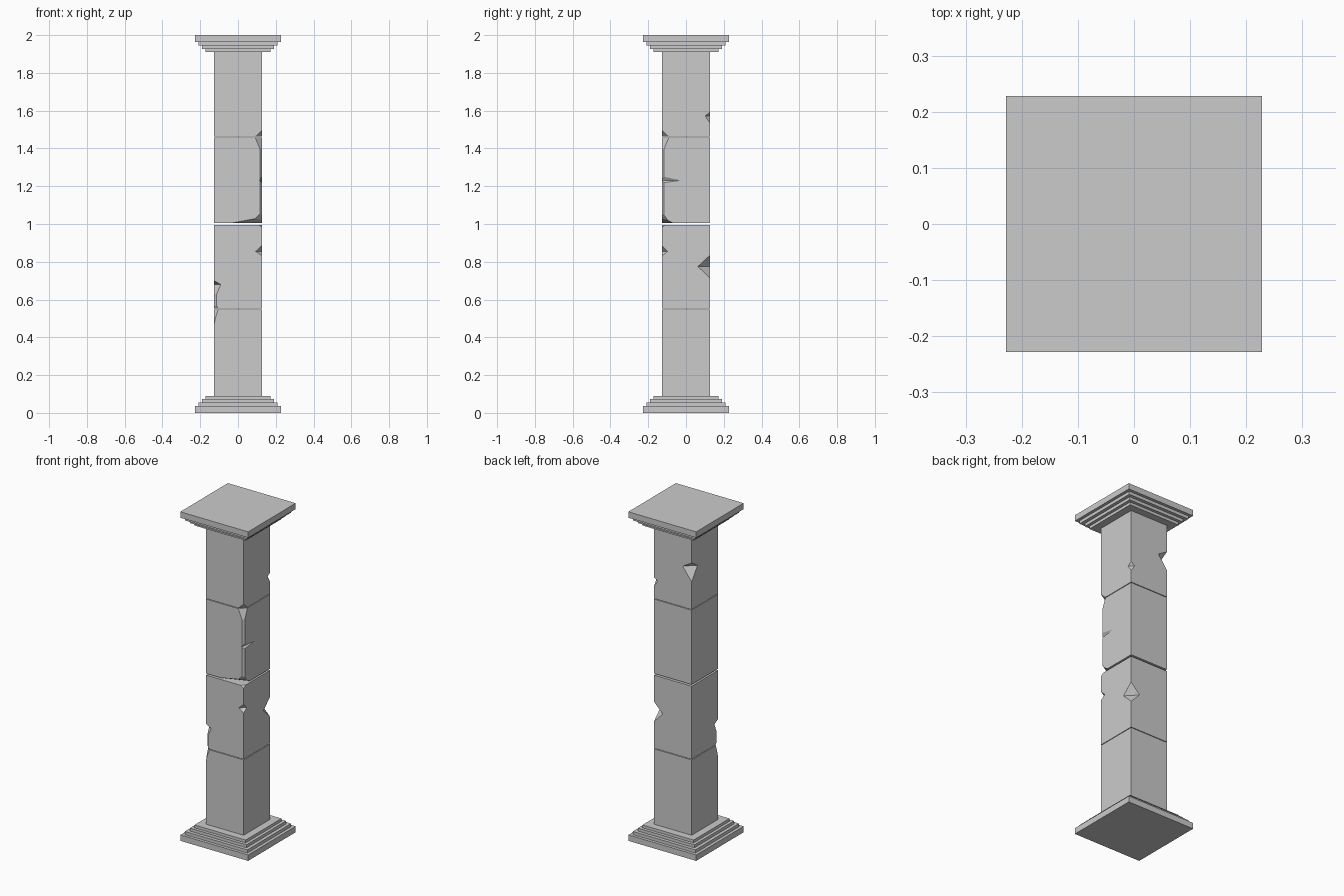
import bpy, bmesh
from mathutils import Vector

if "Cube" in bpy.data.objects:
    bpy.data.objects.remove(bpy.data.objects["Cube"])

H = 0.127  # half width of the shaft


def new_object(name, bm):
    bmesh.ops.recalc_face_normals(bm, faces=bm.faces)
    mesh = bpy.data.meshes.new(name)
    bm.to_mesh(mesh)
    bm.free()
    ob = bpy.data.objects.new(name, mesh)
    bpy.context.collection.objects.link(ob)
    return ob


def square_lathe(name, profile):
    """Stack square rings (half width, z) into a closed solid."""
    bm = bmesh.new()
    rings = [[bm.verts.new((x * r, y * r, z)) for x, y in ((-1, -1), (1, -1), (1, 1), (-1, 1))]
             for r, z in profile]
    for a, b in zip(rings, rings[1:]):
        for i in range(4):
            j = (i + 1) % 4
            bm.faces.new((a[i], a[j], b[j], b[i]))
    bm.faces.new(rings[0])
    bm.faces.new(rings[-1])
    return new_object(name, bm)


def gouge(block, sx, sy, dx, dy, profile):
    """Chip a vertical edge. Profile is (depth fraction, z), top to bottom;
    depth 1 reaches dx along the x side and dy along the y side."""
    pts = list(profile)
    for end, nxt in ((0, 1), (-1, -2)):
        (t, z), (t2, z2) = pts[end], pts[nxt]
        if t == 0:
            pts[end] = (-0.3 * t2, z - 0.3 * (z2 - z))
    pts = [(-1, pts[0][1])] + pts + [(-1, pts[-1][1])]
    bm = bmesh.new()
    sides = []
    for k in (-1.2, 1.2):
        sides.append([bm.verts.new((sx * (H - dx * (t / 2 + k)), sy * (H - dy * (t / 2 - k)), z))
                      for t, z in pts])
    a, b = sides
    bm.faces.new(a)
    bm.faces.new(b)
    for i in range(len(a)):
        j = (i + 1) % len(a)
        bm.faces.new((a[i], a[j], b[j], b[i]))
    cutter = new_object("chip_cutter", bm)
    cutter.hide_render = True
    mod = block.modifiers.new("chip", 'BOOLEAN')
    mod.operation = 'DIFFERENCE'
    mod.solver = 'EXACT'
    mod.object = cutter
    bpy.context.view_layer.objects.active = block
    bpy.ops.object.modifier_apply(modifier=mod.name)
    bpy.data.objects.remove(cutter)


# stepped base and mirrored capital
tiers = [(0.228, 0.0), (0.228, 0.036), (0.21, 0.036), (0.21, 0.055),
         (0.19, 0.055), (0.19, 0.073), (0.172, 0.073), (0.172, 0.09)]
square_lathe("base", tiers)
square_lathe("capital", [(r, 2 - z) for r, z in tiers])

# four shaft blocks separated by thin joints
spans = [(0.09, 0.548), (0.552, 0.996), (1.006, 1.458), (1.462, 1.91)]
lower, mid_low, mid_high, upper = [
    square_lathe("shaft_block_%d" % (i + 1), [(H, a), (H, b)]) for i, (a, b) in enumerate(spans)]

# chips on the front left edge
gouge(lower, -1, -1, 0.024, 0.024, [(1.2, 0.566), (1, 0.55), (0.4, 0.51), (0, 0.465)])
gouge(mid_low, -1, -1, 0.036, 0.036,
      [(0, 0.70), (1, 0.68), (0.4, 0.63), (0.4, 0.565), (0.66, 0.55), (0.66, 0.53)])

# chips on the front right edge
gouge(mid_low, 1, -1, 0.034, 0.030, [(0, 0.886), (1, 0.855), (0, 0.832)])
gouge(mid_low, 1, -1, 0.02, 0.02, [(1, 1.02), (1, 0.996), (0, 0.984)])
gouge(mid_high, 1, -1, 0.011, 0.011, [(1, 1.5), (1, 0.95)])
gouge(mid_high, 1, -1, 0.036, 0.036, [(1.2, 1.47), (1, 1.458), (0, 1.37)])
gouge(mid_high, 1, -1, 0.157, 0.058, [(0, 1.035), (1, 1.006), (1, 0.98)])
gouge(mid_high, 1, -1, 0.06, 0.04, [(0, 1.063), (1, 1.006), (1, 0.98)])
gouge(mid_high, 1, -1, 0.014, 0.1, [(0, 1.252), (1, 1.231), (0, 1.218)])
gouge(upper, 1, -1, 0.036, 0.036, [(0, 1.495), (1, 1.462), (1, 1.44)])

# chips on the back right edge
gouge(mid_low, 1, 1, 0.06, 0.064, [(0, 0.835), (1, 0.775), (0, 0.713)])
gouge(upper, 1, 1, 0.026, 0.026, [(0, 1.592), (1, 1.572), (0, 1.535)])

# chip on the back left edge
gouge(upper, -1, 1, 0.06, 0.056, [(0, 1.745), (1, 1.71), (0, 1.63)])
